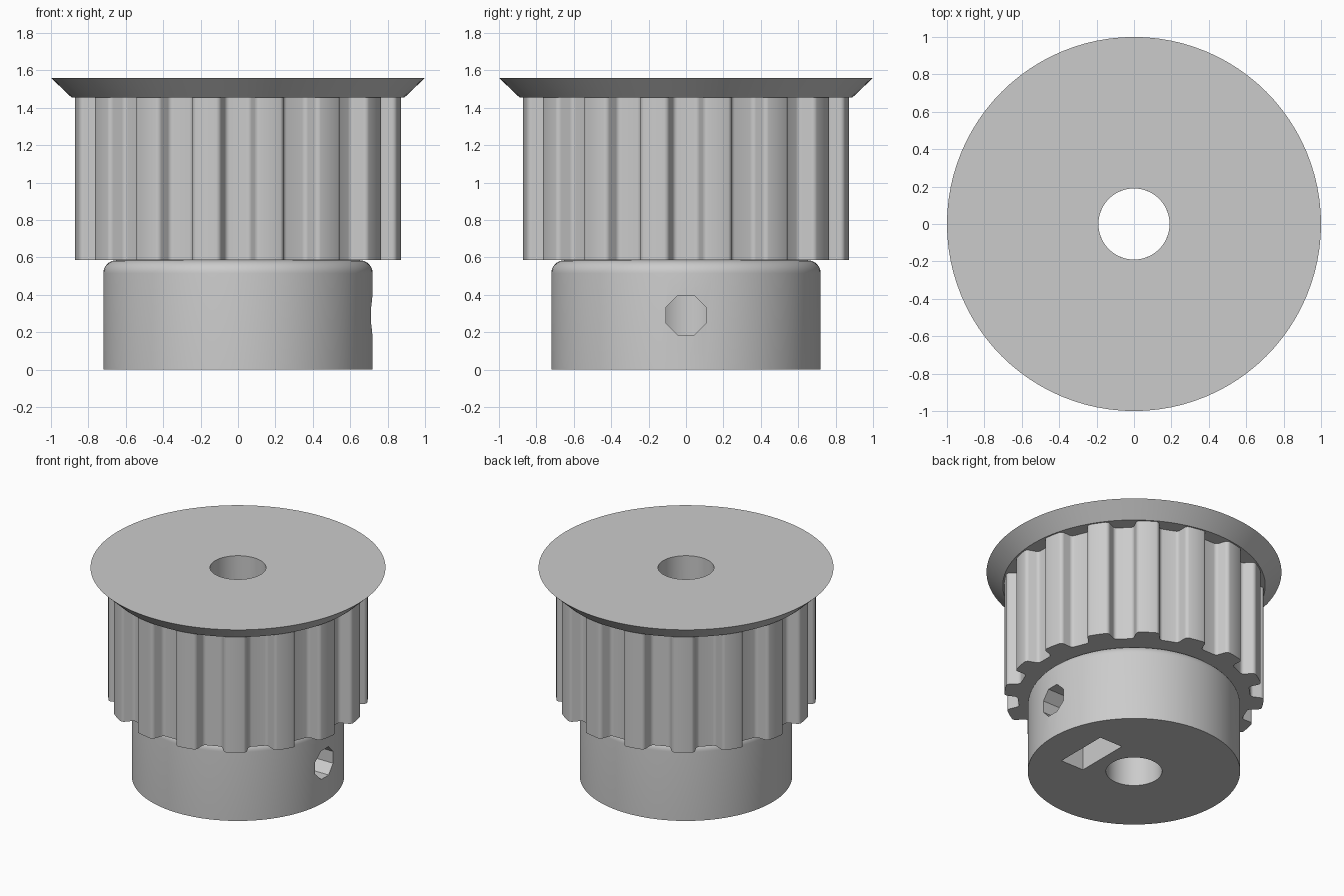
import bpy, bmesh, math
from math import sin, cos, pi, radians

if "Cube" in bpy.data.objects:
    bpy.data.objects.remove(bpy.data.objects["Cube"])

grey = bpy.data.materials.new("plain grey")
grey.use_nodes = True
GREY = (0.6, 0.6, 0.6, 1)
grey.diffuse_color = GREY
grey.node_tree.nodes["Principled BSDF"].inputs["Base Color"].default_value = GREY

BORE, SEGS = 0.19, 96
HUB_R, HUB_TOP = 0.72, 0.585
TOOTH_R, TOOTH_TOP = 0.88, 1.455
TEETH = 16


def finish(name, bm):
    bmesh.ops.recalc_face_normals(bm, faces=bm.faces)
    mesh = bpy.data.meshes.new(name)
    bm.to_mesh(mesh)
    bm.free()
    mesh.materials.append(grey)
    ob = bpy.data.objects.new(name, mesh)
    bpy.context.collection.objects.link(ob)
    return ob


def smooth(ob):
    bpy.ops.object.select_all(action='DESELECT')
    ob.select_set(True)
    bpy.context.view_layer.objects.active = ob
    bpy.ops.object.shade_smooth_by_angle(angle=radians(30))


def rings_to_mesh(name, rings):
    """Join a closed sequence of equal-length rings with quads."""
    bm = bmesh.new()
    rows = [[bm.verts.new(p) for p in ring] for ring in rings]
    n = len(rows[0])
    for i, a in enumerate(rows):
        b = rows[(i + 1) % len(rows)]
        for j in range(n):
            k = (j + 1) % n
            bm.faces.new((a[j], a[k], b[k], b[j]))
    return finish(name, bm)


def lathe(name, profile):
    turns = [2 * pi * j / SEGS for j in range(SEGS)]
    return rings_to_mesh(name, [[(r * cos(a), r * sin(a), z) for a in turns]
                                for r, z in profile])


def prism_x(name, outline, x0, x1):
    """Extrude a (y, z) outline along x."""
    bm = bmesh.new()
    face = bm.faces.new([bm.verts.new((x0, y, z)) for y, z in outline])
    out = bmesh.ops.extrude_face_region(bm, geom=[face])
    verts = [v for v in out["geom"] if isinstance(v, bmesh.types.BMVert)]
    bmesh.ops.translate(bm, verts=verts, vec=(x1 - x0, 0, 0))
    return finish(name, bm)


def cut(ob, cutter):
    cutter.hide_render = True
    mod = ob.modifiers.new("cut", 'BOOLEAN')
    mod.operation, mod.solver, mod.object = 'DIFFERENCE', 'EXACT', cutter
    bpy.ops.object.select_all(action='DESELECT')
    ob.select_set(True)
    bpy.context.view_layer.objects.active = ob
    bpy.ops.object.modifier_apply(modifier=mod.name)
    bpy.data.objects.remove(cutter)


# Hub with rounded shoulder
FILLET = 0.07
shoulder = [(HUB_R - FILLET + FILLET * cos(t), HUB_TOP - FILLET + FILLET * sin(t))
            for t in (pi / 2 * i / 8 for i in range(9))]
hub = lathe("hub", [(BORE, 0), (HUB_R, 0)] + shoulder + [(BORE, HUB_TOP)])

# Set screw hole (octagon) and captive nut slot opening at the base
MID = 0.29
octagon = [(0.115 * cos(a), MID + 0.115 * sin(a))
           for a in (pi / 8 + pi / 4 * i for i in range(8))]
NUT = 0.205
slot = [(-NUT, -0.1), (NUT, -0.1), (NUT, MID + NUT * math.tan(pi / 6)),
        (0, MID + NUT / cos(pi / 6)), (-NUT, MID + NUT * math.tan(pi / 6))]
cut(hub, prism_x("screw_cutter", octagon, 0.05, 0.9))
cut(hub, prism_x("nut_cutter", slot, 0.28, 0.47))
smooth(hub)

# Toothed barrel: trapezoid grooves with rounded lips and roots
LIP_X, ROOT_X, ROUND, DEPTH = 0.1166, 0.0446, 0.0293, 0.085
rim = math.sqrt(TOOTH_R ** 2 - LIP_X ** 2)
bend = [radians(14 * i) for i in range(6)]
half = [(LIP_X - ROUND * sin(t), rim - ROUND * (1 - cos(t))) for t in bend]
half += [(ROOT_X + ROUND * sin(t), rim - DEPTH + ROUND * (1 - cos(t)))
         for t in reversed(bend)]
groove = [(math.atan2(-x, r), math.hypot(x, r)) for x, r in half]
groove += [(-a, r) for a, r in reversed(groove)]
pitch = 2 * pi / TEETH
groove.append((pitch / 2, TOOTH_R))
outline = [(a + pitch * i, r) for i in range(TEETH) for a, r in groove]


def barrel_ring(z, bore):
    return [((BORE if bore else r) * cos(a), (BORE if bore else r) * sin(a), z)
            for a, r in outline]


barrel = rings_to_mesh("toothed_barrel", [
    barrel_ring(HUB_TOP, True), barrel_ring(HUB_TOP, False),
    barrel_ring(TOOTH_TOP, False), barrel_ring(TOOTH_TOP, True)])
smooth(barrel)

# Flared belt flange
flange = lathe("flange", [(BORE, TOOTH_TOP), (0.89, TOOTH_TOP), (1, 1.56), (BORE, 1.56)])
smooth(flange)
